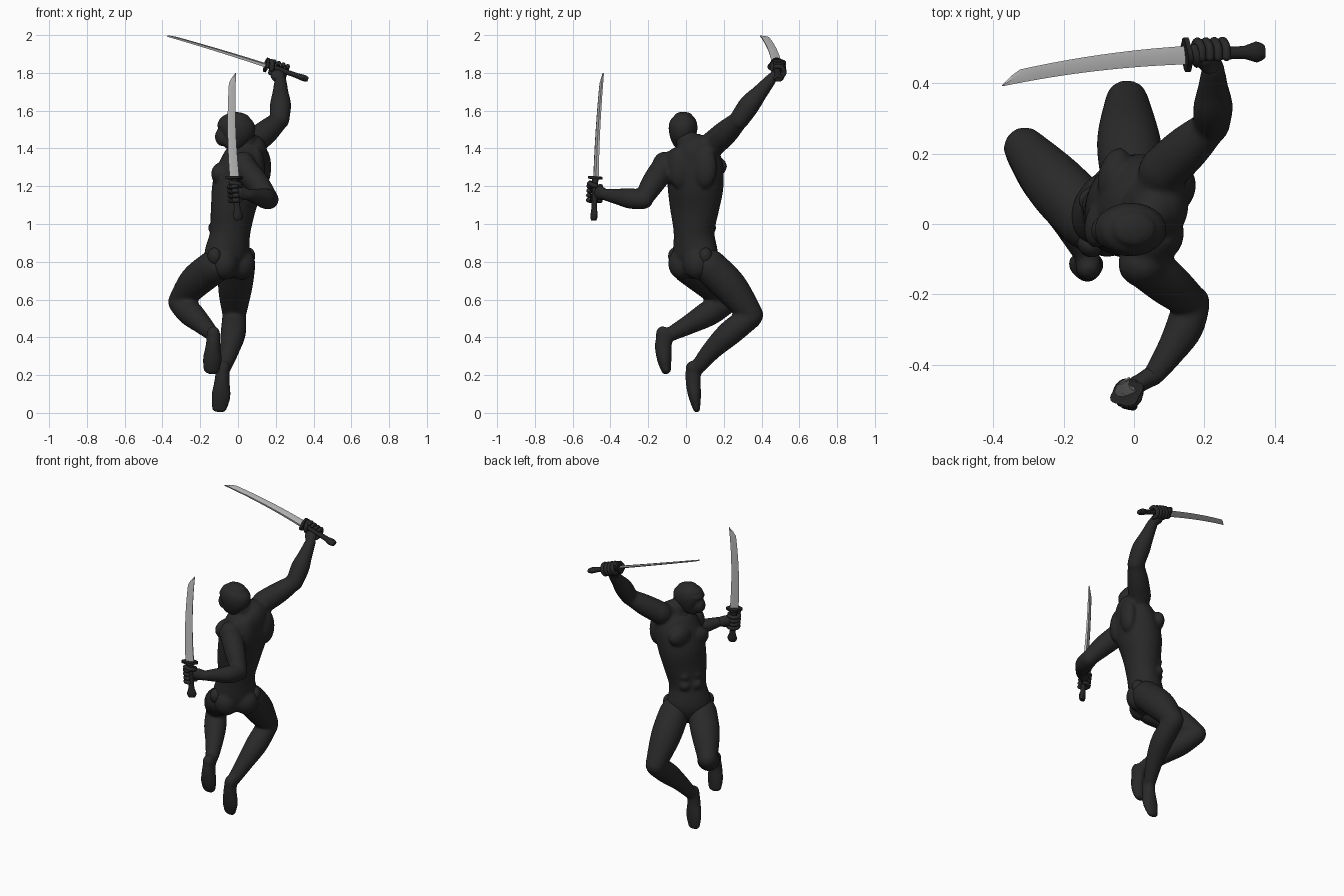
import bpy, bmesh, math
from mathutils import Vector, Matrix

if "Cube" in bpy.data.objects:
    bpy.data.objects.remove(bpy.data.objects["Cube"])

def mat(name, v):
    m = bpy.data.materials.new(name)
    m.diffuse_color = (v, v, v, 1)
    m.use_nodes = True
    m.node_tree.nodes["Principled BSDF"].inputs["Base Color"].default_value = m.diffuse_color
    return m

SUIT, STEEL = mat("charcoal suit", 0.022), mat("blade steel", 0.5)
GRIP = mat("dark grip", 0.018)

def finish(name, bm, m, angle=50):
    bmesh.ops.recalc_face_normals(bm, faces=bm.faces)
    me = bpy.data.meshes.new(name)
    bm.to_mesh(me)
    bm.free()
    me.materials.append(m)
    ob = bpy.data.objects.new(name, me)
    bpy.context.collection.objects.link(ob)
    bpy.ops.object.select_all(action='DESELECT')
    ob.select_set(True)
    bpy.context.view_layer.objects.active = ob
    bpy.ops.object.shade_smooth_by_angle(angle=math.radians(angle))
    return ob

def fuse(name, obs, voxel=.009, smooth=6):
    """Join overlapping volumes and melt them into one smooth skin."""
    bpy.ops.object.select_all(action='DESELECT')
    for o in obs:
        o.select_set(True)
    bpy.context.view_layer.objects.active = obs[0]
    bpy.ops.object.join()
    ob = obs[0]
    ob.name = name
    r = ob.modifiers.new("skin", 'REMESH')
    r.mode, r.voxel_size, r.use_smooth_shade = 'VOXEL', voxel, True
    s = ob.modifiers.new("soften", 'SMOOTH')
    s.factor, s.iterations = .5, smooth

def spline(pts, sub):
    """Catmull-Rom through tuples of any length."""
    out = []
    for i in range(len(pts) - 1):
        p = [pts[max(i - 1, 0)], pts[i], pts[i + 1], pts[min(i + 2, len(pts) - 1)]]
        for k in range(sub):
            t = k / sub
            out.append([0.5 * (2*b + (c - a)*t + (2*a - 5*b + 4*c - d)*t*t + (3*b - a - 3*c + d)*t**3)
                        for a, b, c, d in zip(*p)])
    return out + [list(pts[-1])]

def tube(name, pts, yaw=0.0, sides=24, sub=6, m=SUIT, cap=1.0):
    """Loft of ellipses; point = x, y, z, half width, half depth[, yaw of the width axis]."""
    pts = spline([tuple(p) if len(p) == 6 else tuple(p) + (yaw,) for p in pts], sub)
    n, rings = len(pts), []
    for i, p in enumerate(pts):
        t = (Vector(pts[min(i + 1, n - 1)][:3]) - Vector(pts[max(i - 1, 0)][:3])).normalized()
        a = math.radians(p[5])
        s = Vector((math.cos(a), math.sin(a), 0))
        s = (s - t * s.dot(t)).normalized()
        rings.append((Vector(p[:3]), s * p[3], t.cross(s) * p[4], t))
    def dome(r, sign):
        c, s, u, t = r
        h = min(s.length, u.length) * cap * sign
        return [(c + t * h * math.sin(q), s * math.cos(q), u * math.cos(q), t) for q in (0.5, 0.95, 1.35)]
    if cap:
        rings = dome(rings[0], -1)[::-1] + rings + dome(rings[-1], 1)
    bm = bmesh.new()
    loops = [[bm.verts.new(c + s * math.cos(k * math.tau / sides) + u * math.sin(k * math.tau / sides))
              for k in range(sides)] for c, s, u, t in rings]
    for A, B in zip(loops, loops[1:]):
        for k in range(sides):
            bm.faces.new((A[k], A[k - 1], B[k - 1], B[k]))
    bm.faces.new(loops[0])
    bm.faces.new(loops[-1])
    return finish(name, bm, m)

def ball(name, loc, r, yaw=0, tilt=0):
    bm = bmesh.new()
    M = (Matrix.Translation(loc) @ Matrix.Rotation(math.radians(yaw), 4, 'Z')
         @ Matrix.Rotation(math.radians(tilt), 4, 'Y') @ Matrix.Diagonal((*r, 1)))
    bmesh.ops.create_uvsphere(bm, u_segments=24, v_segments=14, radius=1, matrix=M)
    return finish(name, bm, SUIT)

def limb(name, *pts, yaw=0):
    return tube(name, [p[:3] + (p[3], p[3]) for p in pts], yaw)

# Torso: twisted loft, pelvis turned from the chest
body = [tube("torso", [(-.05, .045, .75, .09, .08, 42), (-.057, .05, .83, .134, .105, 42),
                       (-.042, .043, .95, .113, .102, 50), (-.026, .045, 1.08, .135, .114, 62),
                       (-.003, .05, 1.2, .15, .132, 72), (.032, .05, 1.32, .147, .122, 76),
                       (.06, .045, 1.395, .115, .095, 78), (.05, .03, 1.44, .065, .06, 80)], cap=.5),
        tube("neck", [(.06, .03, 1.37, .065, .065), (.03, .0, 1.46, .056, .056)], 90)]

def on_body(center, yaw, right, fwd, dz):
    a = math.radians(yaw)
    r, f = Vector((math.cos(a), math.sin(a), 0)), Vector((-math.sin(a), math.cos(a), 0))
    return Vector(center) + r * right + f * fwd + Vector((0, 0, dz))

# Muscles melted into the torso on both sides
for side, s in (("left", -1), ("right", 1)):
    body += [
        ball("pectoral", on_body((.01, .05, 1.27), 74, .068 * s, .088, .015 + .02 * s), (.08, .045, .06), 74),
        ball("shoulder_blade", on_body((.04, .05, 1.3), 76, .07 * s, -.075, 0), (.065, .045, .11), 76),
        ball("trapezius", on_body((.05, .035, 1.385), 78, .07 * s, -.01, .03 * s), (.085, .07, .055), 78, -18),
        ball("buttock", on_body((-.05, .045, .79), 42, .06 * s, -.036, 0), (.075, .07, .085), 42)]
    for i in range(3):
        body.append(ball("abdominal", on_body((-.035 + .012 * i, .045, .98 + .06 * i), 52 + 6 * i, .036 * s, .093, 0),
                         (.034, .026, .03), 52 + 6 * i))
    ball(side + "_hip_joint", on_body((-.055, .045, .83), 42, .122 * s, -.03, 0), (.033, .038, .045), 42)
body += [ball("right_deltoid", (.085, .15, 1.43), (.07, .068, .07)),
         limb("right_upper_arm", (.08, .15, 1.43, .069), (.15, .215, 1.488, .065), (.215, .275, 1.545, .05), yaw=-45),
         ball("left_deltoid", (.025, -.115, 1.305), (.07, .065, .078)),
         limb("left_upper_arm", (.03, -.115, 1.3, .067), (.1, -.172, 1.22, .063), (.16, -.22, 1.14, .05), yaw=90),
         # Forearms
         limb("right_forearm", (.22, .28, 1.55, .052), (.225, .335, 1.63, .056), (.225, .39, 1.695, .043),
              (.225, .445, 1.76, .032)),
         limb("left_forearm", (.165, -.225, 1.13, .052), (.143, -.295, 1.135, .054), (.105, -.36, 1.145, .043),
              (.06, -.425, 1.155, .032))]
fuse("torso_and_arms", body)

# Hooded head turned toward -x, with brow and masked jaw
fuse("hooded_head", [
    tube("head", [(-.062, -.02, 1.425, .04, .042), (-.035, -.018, 1.45, .062, .078), (-.012, -.016, 1.5, .076, .102),
                  (-.004, -.014, 1.545, .07, .092), (.0, -.014, 1.57, .05, .064)], 90, cap=.45),
    ball("brow", (-.082, -.016, 1.522), (.03, .05, .014)),
    ball("masked_jaw", (-.082, -.018, 1.462), (.04, .042, .05))], .006, 4)

# Bent legs with pointed feet
fuse("left_leg", [
    limb("thigh", (-.125, .01, .775, .09), (-.225, .115, .695, .087), (-.31, .215, .59, .061), yaw=-45),
    limb("calf", (-.31, .215, .585, .061), (-.255, .125, .53, .068), (-.19, .02, .47, .053),
         (-.14, -.075, .42, .039), yaw=-45),
    ball("heel", (-.13, -.125, .415), (.036, .035, .045)),
    tube("foot", [(-.13, -.105, .425, .035, .045), (-.132, -.12, .36, .039, .045),
                  (-.136, -.115, .285, .05, .039), (-.14, -.105, .225, .043, .026)], cap=.8)])
fuse("right_leg", [
    limb("thigh", (-.0, .12, .78, .092), (-.015, .235, .665, .091), (-.02, .347, .52, .063)),
    limb("calf", (-.02, .343, .51, .063), (-.025, .235, .425, .067), (-.045, .14, .335, .053),
         (-.075, .06, .24, .039)),
    ball("heel", (-.078, .032, .235), (.036, .035, .04)),
    tube("foot", [(-.08, .04, .24, .035, .042), (-.085, .038, .165, .041, .04),
                  (-.09, .046, .09, .051, .034), (-.1, .056, .02, .04, .019)])])

def sword(side, guard, tip, pommel, w, bow):
    """Curved blade, lobed guard and flared grip; w points to the convex edge."""
    g, e, p = Vector(guard), Vector(tip), Vector(pommel)
    d = (e - g).normalized()
    w = Vector(w)
    w = (w - d * w.dot(d)).normalized()
    u = d.cross(w)
    # Blade with a spine, a ridge and a sharp edge
    bm, rows, N = bmesh.new(), [], 20
    for i in range(N + 1):
        s = i / N
        c = g.lerp(e, s) + w * bow * 4 * s * (1 - s)
        h = .026 - .008 * s
        lo, hi = -h, h
        if s > .92:
            hi = h - 2 * h * (s - .92) / .08 * .95
        th = .008 * (1 - .5 * s)
        prof = [(lo, -th), (lo + (hi - lo) * .6, -th * .9), (hi, 0), (lo + (hi - lo) * .6, th * .9), (lo, th)]
        rows.append([bm.verts.new(c + w * a + u * b) for a, b in prof])
    for A, B in zip(rows, rows[1:]):
        for k in range(5):
            bm.faces.new((A[k - 1], A[k], B[k], B[k - 1]))
    bm.faces.new(rows[0])
    bm.faces.new(rows[-1])
    finish(side + "_blade", bm, STEEL, 20)
    # Guard plate with four lobes
    bm, loops = bmesh.new(), []
    ax = (g - p).normalized()
    for o in (-.007, .007):
        loops.append([bm.verts.new(g + ax * o + (w * .046 * math.cos(a) + u * .036 * math.sin(a))
                                   * (1 + .1 * math.cos(4 * a))) for a in (k * math.tau / 32 for k in range(32))])
    for k in range(32):
        bm.faces.new((loops[0][k - 1], loops[0][k], loops[1][k], loops[1][k - 1]))
    for l in loops:
        bm.faces.new(l)
    finish(side + "_guard", bm, GRIP, 30)
    # Grip flaring to the pommel
    yaw = math.degrees(math.atan2(w.y, w.x))
    prof = [(0, .021, .016), (.5, .018, .014), (.75, .019, .015), (.9, .03, .018), (1, .02, .013)]
    tube(side + "_grip", [tuple(g.lerp(p, s)) + (a, b) for s, a, b in prof], yaw, 10, 2, GRIP, 0)

sword("right", (.15, .481, 1.842), (-.375, .41, 2.0), (.37, .49, 1.765), (0, 1, .25), .012)
sword("left", (-.02, -.48, 1.245), (-.028, -.445, 1.8), (.002, -.488, 1.02), (-1, -.45, 0), .012)

def hand(side, c, axis, wrist):
    """Palm, four fingers and thumb closed round a grip; axis points to the blade."""
    c, d, wr = Vector(c), Vector(axis).normalized(), Vector(wrist)
    p = wr - c
    p = (p - d * p.dot(d)).normalized()
    q = d.cross(p) * (-1 if side == "left" else 1)
    mid = c + p * .03 - q * .008
    flat = abs(d.z) < .8
    yaw = math.degrees(math.atan2(d.y, d.x) if flat else math.atan2(q.y, q.x))
    wide, thin = (.036, .026) if flat else (.026, .036)
    tube(side + "_palm", [tuple(wr) + (.029, .029), tuple(mid.lerp(wr, .4)) + (wide, thin),
                          tuple(mid) + (wide, thin)], yaw, 16, 4)
    for i in range(5):
        thumb = i == 4
        off = .035 if thumb else -.04 + .025 * i
        R, pts = (.03 if thumb else .033), []
        for a in [30, 75, 120, 170] if thumb else [-20, -75, -130, -190, -240]:
            r = math.radians(a)
            k = off + (.02 * (a - 30) / 140 if thumb else 0)
            pts.append(tuple(c + d * k + (p * math.cos(r) + q * math.sin(r)) * R) + (.0125, .0125))
        tube(f"{side}_thumb" if thumb else f"{side}_finger_{i}", pts, yaw + (0 if flat else 17), 10, 4)

hand("right", (.215, .486, 1.818), (-.22, -.007, .077), (.223, .448, 1.765))
hand("left", (-.012, -.484, 1.165), (-.022, .008, .225), (.055, -.43, 1.155))
